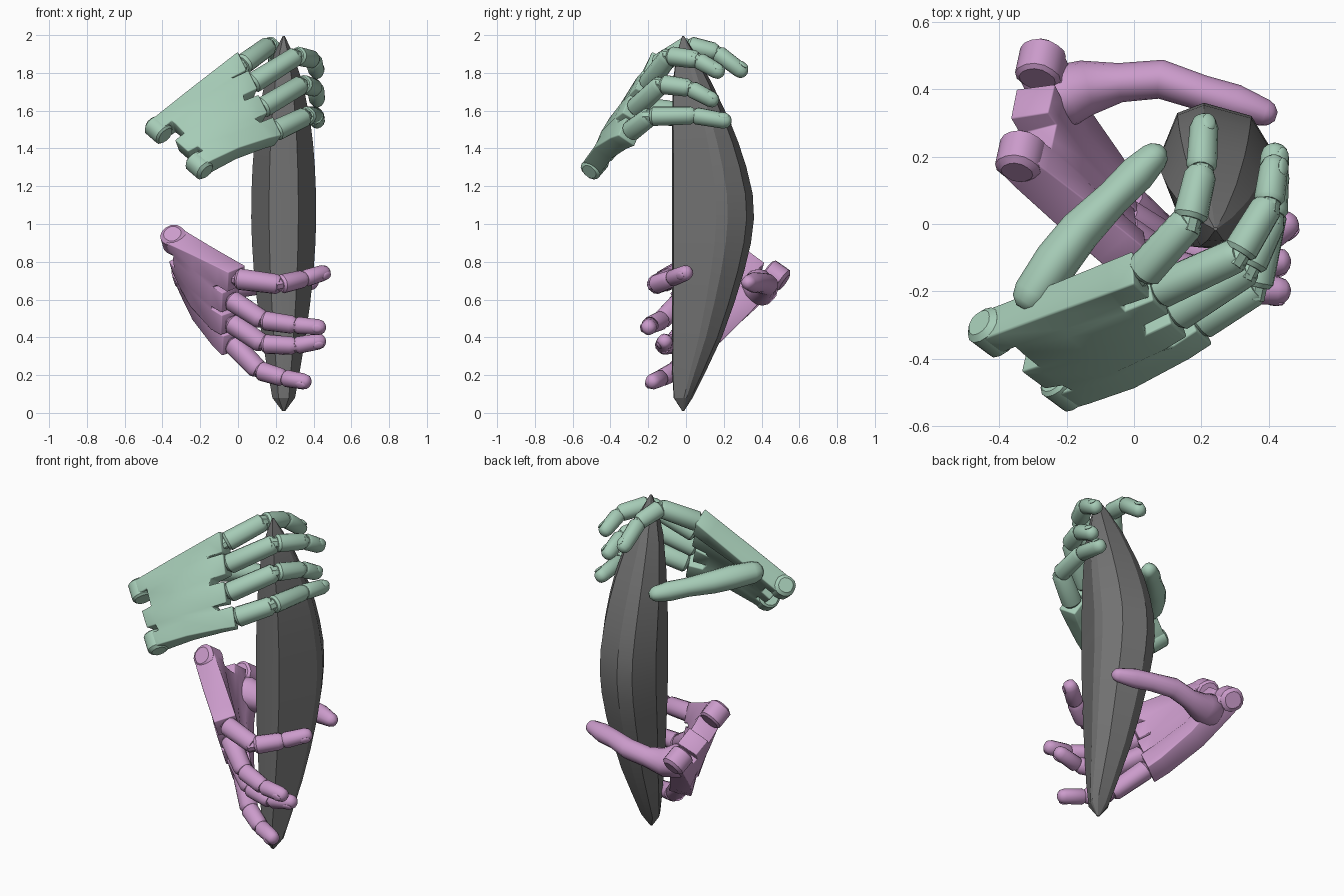
import bpy, bmesh, math
from mathutils import Vector as V, Matrix

cube = bpy.data.objects.get("Cube")
if cube:
    bpy.data.objects.remove(cube, do_unlink=True)


def material(name, rgb):
    m = bpy.data.materials.new(name)
    m.use_nodes = True
    m.diffuse_color = (*rgb, 1)
    m.node_tree.nodes["Principled BSDF"].inputs["Base Color"].default_value = (*rgb, 1)
    return m


GREEN = material("sage green", (0.38, 0.60, 0.47))
PURPLE = material("orchid purple", (0.60, 0.33, 0.60))
GREY = material("dark grey", (0.17, 0.17, 0.17))


def finish(bm, name, mat, angle=35):
    bmesh.ops.recalc_face_normals(bm, faces=bm.faces)
    me = bpy.data.meshes.new(name)
    bm.to_mesh(me)
    bm.free()
    me.materials.append(mat)
    ob = bpy.data.objects.new(name, me)
    bpy.context.collection.objects.link(ob)
    bpy.ops.object.select_all(action="DESELECT")
    ob.select_set(True)
    bpy.context.view_layer.objects.active = ob
    bpy.ops.object.shade_smooth_by_angle(angle=math.radians(angle))
    return ob


def loft(bm, rings):
    """Skin closed rings of points and cap both ends."""
    rows = [[bm.verts.new(p) for p in ring] for ring in rings]
    n = len(rows[0])
    for a, b in zip(rows, rows[1:]):
        for i in range(n):
            j = (i + 1) % n
            bm.faces.new((a[i], a[j], b[j], b[i]))
    bm.faces.new(rows[0][::-1])
    bm.faces.new(rows[-1])


def tube(bm, points, radii, sides=14):
    """Slightly squared tube along a path."""
    pts = [V(p) for p in points]
    side = None
    rings = []
    for i, (p, r) in enumerate(zip(pts, radii)):
        t = (pts[min(i + 1, len(pts) - 1)] - pts[max(i - 1, 0)]).normalized()
        ref = side if side else t.orthogonal()
        side = (ref - t * ref.dot(t)).normalized()
        up = t.cross(side)
        ring = []
        for k in range(sides):
            a = math.tau * k / sides
            q = 1 + 0.06 * abs(math.sin(2 * a))
            ring.append(p + (side * math.cos(a) + up * math.sin(a)) * r * q)
        rings.append(ring)
    loft(bm, rings)


def bone(bm, a, b, r0, r1, tip=False):
    """One finger segment; the last one has a rounded tip."""
    d = (b - a).normalized()
    a = a + d * 0.004
    if tip:
        steps = [(0.55, r1), (0.22, r1 * 0.82), (0.08, r1 * 0.55), (0, r1 * 0.2)]
        end = [(b - d * r1 * 1.8 * s, r) for s, r in steps]
    else:
        end = [(b - d * 0.016, r1), (b + d * 0.006, r1 * 0.75)]
    path = [(a, r0 * 0.8), (a + d * 0.014, r0)] + end
    tube(bm, [p for p, _ in path], [r for _, r in path])


def finger(name, path, mat, r=0.054):
    pts = [V(p) for p in path]
    bm = bmesh.new()
    for i in range(3):
        s = r * (1 - 0.1 * i)
        bone(bm, pts[i], pts[i + 1], s, s * 0.93, i == 2)
    # hinge pins inside the joints
    for i in range(3):
        d = (pts[i + 1] - pts[i]).normalized()
        tube(bm, [pts[i] - d * 0.035, pts[i] + d * 0.04], [r * 0.6] * 2, 8)
    # nail plate on the outer side of the tip
    d = (pts[3] - pts[2]).normalized()
    out = (pts[2] - pts[1]).normalized() - d
    out = (out - d * out.dot(d)).normalized()
    across = d.cross(out)
    m = Matrix((d * 0.03, across * 0.022, out * 0.008)).transposed().to_4x4()
    m.translation = pts[3] - d * 0.045 + out * r * 0.7
    bmesh.ops.create_uvsphere(bm, u_segments=12, v_segments=6, radius=1, matrix=m)
    finish(bm, name, mat)


def palm(name, wrist_a, wrist_b, knuckles, mat, thick):
    """Plate of four metacarpal strips, notched at the knuckles and wrist."""
    a, b = V(wrist_a), V(wrist_b)
    ks = [V(k) for k in knuckles]
    across = (ks[3] - ks[0]).normalized()
    normal = (b - a).cross(ks[0] - a).normalized()
    cols = []
    for i, k in enumerate(ks):
        for s in (-1, 1):
            w = a.lerp(b, (i + 0.5 + s * 0.32) / 4)
            if (i, s) == (0, -1):
                w = a
            if (i, s) == (3, 1):
                w = b
            cols.append((w, k + across * s * 0.058))
    rows = (0, 0.12, 0.45, 0.84, 1)
    camber = (0, 0.01, 0.03, 0.016, 0)
    arch = (0, 0.4, 0.7, 0.8, 0.9, 1, 1, 1)
    bm = bmesh.new()
    # the back of the hand is slightly arched
    grid = [[bm.verts.new(w.lerp(k, t) + normal * c * f) for t, c in zip(rows, camber)]
            for (w, k), f in zip(cols, arch)]
    for c in range(7):
        for r in range(4):
            knuckle_gap = r == 3 and c % 2
            wrist_gap = r == 0 and c in (1, 2, 5)
            if knuckle_gap or wrist_gap:
                continue
            g, h = grid[c], grid[c + 1]
            bm.faces.new((g[r], g[r + 1], h[r + 1], h[r]))
    ob = finish(bm, name, mat, 40)
    sol = ob.modifiers.new("thickness", "SOLIDIFY")
    sol.thickness = thick
    sol.offset = 0
    bev = ob.modifiers.new("rounding", "BEVEL")
    bev.width = 0.02
    bev.segments = 2
    bev.limit_method = "ANGLE"
    bev.angle_limit = math.radians(40)
    # rounded wrist hinge lugs at both edges
    bm = bmesh.new()
    d = (b - a).normalized()
    R = thick * 0.52
    for p, e in ((a, d), (b, -d)):
        path = [p - e * 0.015, p, p + e * 0.09, p + e * 0.1]
        tube(bm, path, [R * 0.7, R, R, R * 0.8])
    finish(bm, name + "_wrist_lugs", mat)


def thumb(name, path, radii, mat):
    """Smooth thumb with a ball root and rounded tip."""
    pts = [V(p) for p in path]
    d0 = (pts[1] - pts[0]).normalized()
    d1 = (pts[-1] - pts[-2]).normalized()
    r0, r1 = radii[0], radii[-1]
    start = [pts[0] - d0 * r0 * 0.9, pts[0] - d0 * r0 * 0.6]
    end = [pts[-1] + d1 * r1 * 0.5, pts[-1] + d1 * r1 * 0.9]
    bm = bmesh.new()
    tube(bm, start + pts + end,
         [r0 * 0.4, r0 * 0.8] + radii + [r1 * 0.8, r1 * 0.35], 16)
    finish(bm, name, mat, 50)


def hand(side, wrist_a, wrist_b, fingers, thumb_path, thumb_radii, mat, thick):
    palm(side + "_palm", wrist_a, wrist_b, [f[0] for f in fingers], mat, thick)
    for label, f in zip(("first", "second", "third", "fourth"), fingers):
        finger(f"{side}_{label}_finger", f, mat)
    thumb(side + "_thumb", thumb_path, thumb_radii, mat)


# Faceted spindle: flat at the front, bulging to the back
section = [(-0.45, 0.02), (0, 0), (0.45, 0.02), (1, 0.54),
           (0.97, 0.68), (0.62, 0.91), (-0.2, 1), (-0.66, 0.93), (-1, 0.6)]
stations = [  # height, half width, front y, back y
    (0.01, 0.008, -0.02, -0.01), (0.08, 0.06, -0.065, 0.035), (0.22, 0.085, -0.074, 0.105),
    (0.4, 0.115, -0.074, 0.19), (0.58, 0.14, -0.074, 0.255), (0.75, 0.158, -0.074, 0.308),
    (0.9, 0.168, -0.074, 0.344), (1.03, 0.172, -0.074, 0.36), (1.16, 0.171, -0.074, 0.353),
    (1.3, 0.165, -0.074, 0.32), (1.43, 0.155, -0.074, 0.278), (1.55, 0.14, -0.074, 0.23),
    (1.75, 0.1, -0.07, 0.135), (1.9, 0.05, -0.05, 0.05), (1.995, 0.006, -0.02, -0.01)]
bm = bmesh.new()
loft(bm, [[V((0.242 + u * w, f + v * (b - f), z)) for u, v in section]
          for z, w, f, b in stations])
finish(bm, "spindle", GREY, 20)

# Upper hand, reaching over the top
hand("upper", (-0.45, -0.30, 1.525), (-0.175, -0.505, 1.285), [
    [(0.02, -0.15, 1.84), (0.165, 0.01, 1.945), (0.20, 0.16, 1.91), (0.21, 0.32, 1.79)],
    [(0.07, -0.20, 1.74), (0.31, -0.09, 1.89), (0.40, 0.06, 1.87), (0.42, 0.20, 1.79)],
    [(0.12, -0.27, 1.61), (0.34, -0.13, 1.74), (0.41, 0.02, 1.72), (0.42, 0.17, 1.64)],
    [(0.19, -0.295, 1.49), (0.36, -0.19, 1.57), (0.41, 0.04, 1.575), (0.42, 0.24, 1.54)]],
    [(-0.30, -0.21, 1.60), (-0.23, -0.11, 1.59), (-0.16, -0.02, 1.575),
     (-0.06, 0.08, 1.555), (0.01, 0.15, 1.54), (0.06, 0.20, 1.53)],
    [0.058, 0.064, 0.06, 0.05, 0.052, 0.042], GREEN, 0.11)

# Lower hand, cupping from the side
hand("lower", (-0.345, 0.165, 0.94), (-0.27, 0.51, 0.70), [
    [(-0.01, -0.09, 0.71), (0.22, -0.16, 0.68), (0.35, -0.08, 0.71), (0.48, 0.02, 0.75)],
    [(-0.04, -0.02, 0.60), (0.13, -0.13, 0.49), (0.30, -0.19, 0.465), (0.465, -0.20, 0.45)],
    [(-0.04, 0.03, 0.48), (0.13, -0.07, 0.365), (0.30, -0.12, 0.355), (0.465, -0.11, 0.385)],
    [(-0.03, 0.08, 0.37), (0.11, -0.05, 0.225), (0.24, -0.13, 0.185), (0.385, -0.19, 0.16)]],
    [(-0.21, 0.38, 0.67), (-0.14, 0.405, 0.65), (-0.04, 0.42, 0.66), (0.08, 0.43, 0.68),
     (0.20, 0.39, 0.69), (0.30, 0.36, 0.69), (0.39, 0.33, 0.69)],
    [0.09, 0.078, 0.055, 0.055, 0.05, 0.052, 0.038], PURPLE, 0.125)
